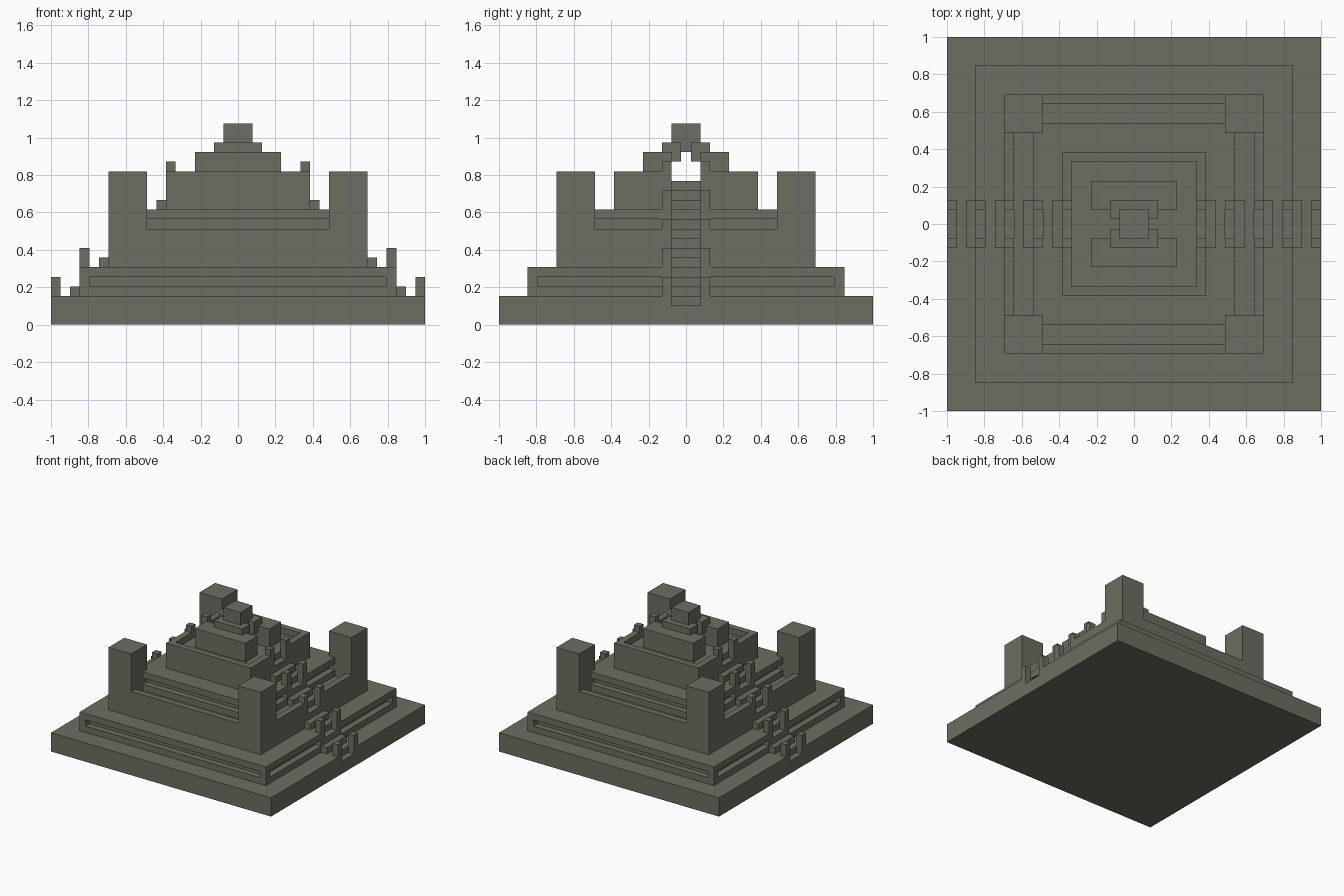
import bpy, bmesh
from mathutils import Matrix

default = bpy.data.objects.get("Cube")
if default:
    bpy.data.objects.remove(default, do_unlink=True)

U = 2 / 39      # one building block
RISE = 3        # height of a tier, and the step back to the next one
PATH = 1.5      # half width of the stairs
RAIL = 2.5      # half width of the stairs with their side posts

stone = bpy.data.materials.new("grey_green_stone")
stone.use_nodes = True
colour = (0.15, 0.156, 0.122, 1)
stone.diffuse_color = colour
stone.node_tree.nodes["Principled BSDF"].inputs["Base Color"].default_value = colour


def blocks(name, boxes):
    """One object made of boxes, each ((x0, x1), (y0, y1), (z0, z1)) in blocks."""
    bm = bmesh.new()
    for box in boxes:
        centre = [(a + b) / 2 * U for a, b in box]
        size = [abs(b - a) * U for a, b in box]
        bmesh.ops.create_cube(bm, size=1, matrix=Matrix.Translation(centre) @ Matrix.Diagonal((*size, 1)))
    mesh = bpy.data.meshes.new(name)
    bm.to_mesh(mesh)
    bm.free()
    mesh.materials.append(stone)
    ob = bpy.data.objects.new(name, mesh)
    bpy.context.collection.objects.link(ob)
    return ob


def combine(ob, operation, boxes):
    """Cut boxes from an object, or merge them into it."""
    tool = blocks("cutter", boxes)
    tool.hide_render = True
    mod = ob.modifiers.new("combine", 'BOOLEAN')
    mod.operation, mod.solver, mod.object = operation, 'EXACT', tool
    deps = bpy.context.evaluated_depsgraph_get()
    mesh = bpy.data.meshes.new_from_object(ob.evaluated_get(deps))
    ob.modifiers.clear()
    ob.data = mesh
    bpy.data.objects.remove(tool, do_unlink=True)


def mirror(boxes, axes):
    """Repeat boxes on the other side of each given axis."""
    for axis in axes:
        boxes = boxes + [tuple((-b, -a) if i == axis else (a, b) for i, (a, b) in enumerate(box))
                         for box in boxes]
    return boxes


def span(half):
    return (-half, half)


# Stepped tiers with a stairway up the left and right sides
for i, name in enumerate(["base", "lower_tier", "courtyard_tier", "middle_tier", "upper_tier"]):
    half, z = 19.5 - RISE * i, RISE * i
    top, inner = z + RISE, half - 1
    walled = name in ("courtyard_tier", "upper_tier")
    grooved = name in ("lower_tier", "middle_tier")
    tier = blocks(name, [(span(half), span(half), (z, top + walled))])

    # Sunken floor behind a low parapet
    if walled:
        combine(tier, 'DIFFERENCE', [(span(inner), span(inner), (top, top + 2))])

    # Stair notch in the edge, and grooves around the sides
    cuts = mirror([((inner, half + 1), span(PATH), (top - 1, top + 2))], [0])
    if grooved:
        cuts += mirror([(span(inner), (inner, half + 1), (z + 1, z + 2))], [1])
        cuts += mirror([((inner, half + 1), (RAIL, inner), (z + 1, z + 2))], [0, 1])
    combine(tier, 'DIFFERENCE', cuts)

    # Corner towers
    if name == "courtyard_tier":
        combine(tier, 'UNION', mirror([((half - 4, half), (half - 4, half), (z + 1, 16))], [0, 1]))

    # Posts beside the stairs, and the low step in front of the tier
    blocks(name + "_stair_posts", mirror([((inner, half), (PATH, RAIL), (top, top + 2))], [0, 1]))
    if i:
        blocks(name + "_stair_step", mirror([((half, half + 1), span(RAIL), (z, z + 1))], [0]))

# Shrine on top, with a passage from side to side
blocks("shrine_walls", mirror([(span(4.5), (PATH, 4.5), (15, 18))], [1]))
blocks("passage_corbels", mirror([(span(RAIL), (0.5, PATH), (17, 18))], [1]))
blocks("shrine_roof", mirror([(span(RAIL), (0.5, RAIL), (18, 19))], [1]))
blocks("shrine_cap", [(span(PATH), span(PATH), (18, 21))])
